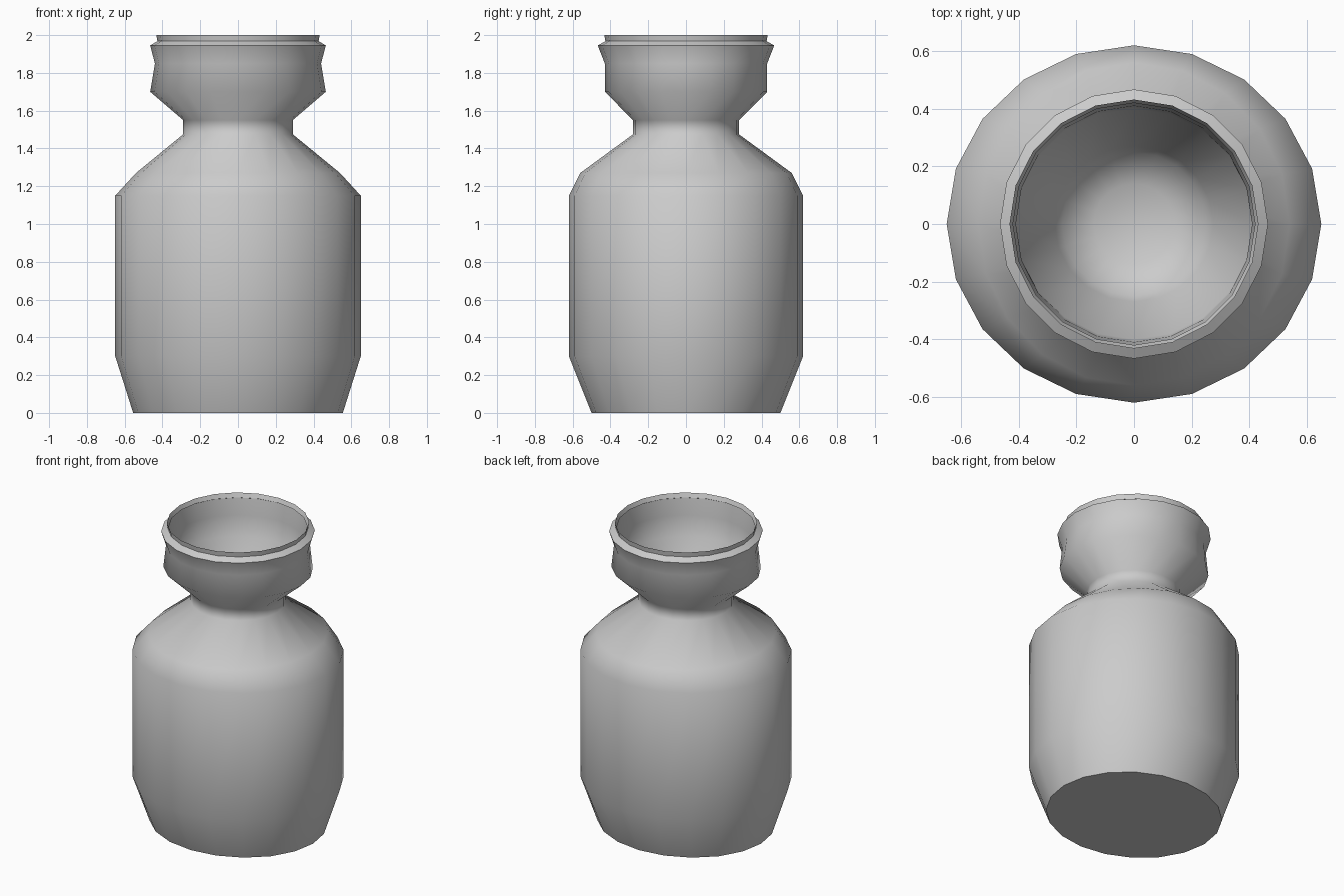
import bpy, bmesh, math

if "Cube" in bpy.data.objects:
    bpy.data.objects.remove(bpy.data.objects["Cube"])

SIDES = 20

# Outer profile: x radius, y radius, height
OUTER = [
    (0.555, 0.50, 0.0), (0.65, 0.62, 0.30), (0.65, 0.62, 1.15),
    (0.54, 0.56, 1.27), (0.29, 0.28, 1.475), (0.29, 0.28, 1.55),
    (0.465, 0.43, 1.70), (0.44, 0.43, 1.85), (0.465, 0.467, 1.945),
    (0.42, 0.42, 1.972), (0.432, 0.432, 2.0),
]
# Bowl inside the mouth, from the rim down to the plug in the neck
INNER = [
    (0.41, 0.41, 1.86), (0.41, 0.40, 1.72), (0.275, 0.27, 1.55),
    (0.25, 0.25, 1.47), (0.14, 0.14, 1.42),
]
CENTRE_DEPTH = 1.40


def ring(bm, rx, ry, z):
    step = 2 * math.pi / SIDES
    return [bm.verts.new((rx * math.cos(i * step), ry * math.sin(i * step), z))
            for i in range(SIDES)]


bm = bmesh.new()
rings = [ring(bm, *p) for p in OUTER + INNER]

# Walls
for a, b in zip(rings, rings[1:]):
    for i in range(SIDES):
        j = (i + 1) % SIDES
        bm.faces.new((a[i], a[j], b[j], b[i]))

# Flat base and bottom of the bowl
bm.faces.new(rings[0][::-1])
centre = bm.verts.new((0, 0, CENTRE_DEPTH))
for i in range(SIDES):
    bm.faces.new((rings[-1][i], rings[-1][(i + 1) % SIDES], centre))

bmesh.ops.recalc_face_normals(bm, faces=bm.faces)
mesh = bpy.data.meshes.new("jar")
bm.to_mesh(mesh)
bm.free()
jar = bpy.data.objects.new("jar", mesh)
bpy.context.collection.objects.link(jar)

# Smooth walls, crisp base and rim edges
bpy.context.view_layer.objects.active = jar
jar.select_set(True)
bpy.ops.object.shade_smooth_by_angle(angle=math.radians(60))
